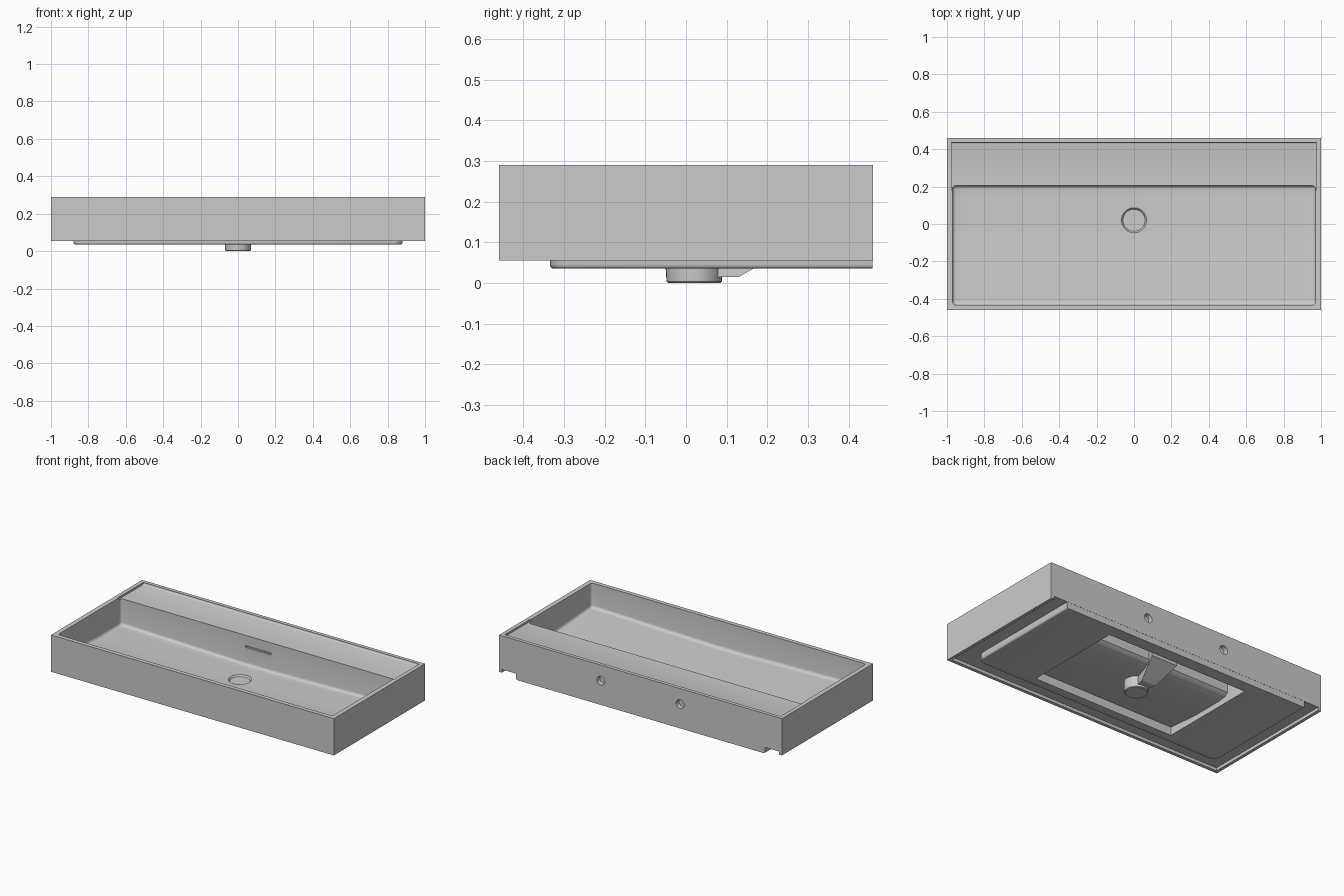
import bpy, bmesh, math
from mathutils import Vector

if "Cube" in bpy.data.objects:
    bpy.data.objects.remove(bpy.data.objects["Cube"], do_unlink=True)

ceramic = bpy.data.materials.new("light_grey_ceramic")
ceramic.use_nodes = True
colour = (0.6, 0.6, 0.6, 1)
ceramic.diffuse_color = colour
ceramic.node_tree.nodes["Principled BSDF"].inputs["Base Color"].default_value = colour


def finish(name, bm):
    """Turn a bmesh into an object with the ceramic material."""
    bmesh.ops.recalc_face_normals(bm, faces=bm.faces[:])
    mesh = bpy.data.meshes.new(name)
    bm.to_mesh(mesh)
    bm.free()
    mesh.materials.append(ceramic)
    obj = bpy.data.objects.new(name, mesh)
    bpy.context.collection.objects.link(obj)
    return obj


def box_mesh(low, high):
    low, high = Vector(low), Vector(high)
    bm = bmesh.new()
    bmesh.ops.create_cube(bm, size=1)
    for v in bm.verts:
        v.co = (low + high) / 2 + v.co * (high - low)
    return bm


def box(name, low, high):
    return finish(name, box_mesh(low, high))


def round_edges(bm, rule, radius, segments=4):
    edges = [e for e in bm.edges if rule(*(v.co for v in e.verts))]
    bmesh.ops.bevel(bm, geom=edges, offset=radius, segments=segments,
                    profile=0.5, affect='EDGES')


def prism(name, profile, half_width):
    """Extrude a (y, z) profile across x; half_width is a function of y."""
    bm = bmesh.new()
    sides = [[bm.verts.new((s * half_width(y), y, z)) for y, z in profile] for s in (-1, 1)]
    for side in sides:
        bm.faces.new(side)
    for i in range(len(profile)):
        j = (i + 1) % len(profile)
        bm.faces.new((sides[0][i], sides[0][j], sides[1][j], sides[1][i]))
    return finish(name, bm)


def cylinder(name, centre, radius, depth, along_y=False):
    bm = bmesh.new()
    bmesh.ops.create_cone(bm, cap_ends=True, segments=32, radius1=radius,
                          radius2=radius, depth=depth)
    for v in bm.verts:
        x, y, z = v.co
        v.co = Vector(centre) + Vector((x, z, y) if along_y else (x, y, z))
    return finish(name, bm)


def cut(target, *cutters):
    bpy.context.view_layer.objects.active = target
    for cutter in cutters:
        mod = target.modifiers.new("cut", 'BOOLEAN')
        mod.operation = 'DIFFERENCE'
        mod.solver = 'EXACT'
        mod.object = cutter
        bpy.ops.object.modifier_apply(modifier=mod.name)


# Bowl hollow: rounded box whose floor falls towards the drain
FLOOR, TOP = 0.09, 0.35
bm = box_mesh((-0.97, -0.433, FLOOR), (0.97, 0.205, TOP))
round_edges(bm, lambda a, b: min(a.z, b.z) < TOP - 0.01, 0.018)
for axis, start, step, count in ((0, -0.9, 0.1, 19), (1, -0.4, 0.05, 12)):
    for i in range(count):
        point, normal = Vector(), Vector()
        point[axis], normal[axis] = start + i * step, 1
        bmesh.ops.bisect_plane(bm, geom=bm.verts[:] + bm.edges[:] + bm.faces[:],
                               plane_co=point, plane_no=normal)
for v in bm.verts:
    if v.co.z < 0.2:
        v.co.z += 0.02 * max(0, abs(v.co.x) - 0.1) / 0.87
        v.co.z += 0.025 * max(0, -0.05 - v.co.y) / 0.38
bmesh.ops.triangulate(bm, faces=bm.faces[:])
bowl_cutter = finish("bowl_cutter", bm)

# Shelf recess behind the bowl
bm = box_mesh((-0.975, 0.18, 0.277), (0.975, 0.437, TOP))
round_edges(bm, lambda a, b: a.y > 0.4 and b.y > 0.4 and a.z < 0.3 and b.z < 0.3, 0.008, 3)
shelf_cutter = finish("shelf_cutter", bm)

# Underside hollows: edge groove and the pocket around the drain
groove_cutter = box("groove_cutter", (-0.98, -0.44, 0), (0.98, 0.5, 0.075))
pocket_cutter = prism("pocket_cutter",
                      [(-0.27, 0), (0.38, 0), (0.38, 0.22), (0.23, 0.22), (0.23, 0.095),
                       (0.21, 0.078), (0.16, 0.07), (-0.05, 0.07), (-0.27, 0.088)],
                      lambda y: 0.5)

# Drain opening, overflow slot and fixing holes
DRAIN_Y = 0.02
drain_cutter = cylinder("drain_cutter", (0, DRAIN_Y, 0.08), 0.068, 0.1)
slot_cutter = box("slot_cutter", (-0.09, 0.19, 0.2), (0.09, 0.218, 0.211))
hole_cutters = [cylinder("hole_cutter", (s * 0.28, 0.46, 0.19), 0.028, 0.06, True)
                for s in (-1, 1)]

basin_body = box("basin_body", (-1, -0.46, 0.055), (1, 0.46, 0.29))
cut(basin_body, groove_cutter, shelf_cutter, bowl_cutter, pocket_cutter,
    drain_cutter, slot_cutter, *hole_cutters)

# Raised base plate with rounded front corners and lower edges
bm = box_mesh((-0.88, -0.335, 0.035), (0.88, 0.459, 0.08))
round_edges(bm, lambda a, b: a.y < 0 and b.y < 0 and abs(a.z - b.z) > 0.01, 0.05, 6)
round_edges(bm, lambda a, b: max(a.z, b.z) < 0.04 and min(a.y, b.y) < 0.4, 0.01, 3)
base_plate = finish("base_plate", bm)
cut(base_plate, pocket_cutter, bowl_cutter)

for helper in [bowl_cutter, shelf_cutter, groove_cutter, pocket_cutter,
               drain_cutter, slot_cutter] + hole_cutters:
    bpy.data.objects.remove(helper, do_unlink=True)

# Drain cup: turned profile with a sunken seat
bm = bmesh.new()
profile = [(0, 0), (0.064, 0), (0.068, 0.004), (0.07, 0.035), (0.072, 0.0895),
           (0.067, 0.0895), (0.061, 0.084), (0.049, 0.06), (0.046, 0.055), (0, 0.055)]
points = [bm.verts.new((r, DRAIN_Y, z)) for r, z in profile]
edges = [bm.edges.new(pair) for pair in zip(points, points[1:])]
bmesh.ops.spin(bm, geom=points + edges, cent=(0, DRAIN_Y, 0), axis=(0, 0, 1),
               angle=math.tau, steps=32)
bmesh.ops.remove_doubles(bm, verts=bm.verts[:], dist=0.0005)
drain_cup = finish("drain_cup", bm)

# Overflow channel: widens from the drain up behind the bowl
overflow_channel = prism("overflow_channel",
                         [(0.07, 0.015), (0.13, 0.015), (0.165, 0.035), (0.27, 0.1),
                          (0.27, 0.23), (0.215, 0.23), (0.215, 0.075), (0.086, 0.075)],
                         lambda y: 0.035 + 0.3 * max(0, y - 0.08))

# Smooth the rounded parts and keep the sharp edges
for obj in (basin_body, base_plate, drain_cup):
    bpy.ops.object.select_all(action='DESELECT')
    obj.select_set(True)
    bpy.context.view_layer.objects.active = obj
    bpy.ops.object.shade_smooth_by_angle(angle=math.radians(35))
